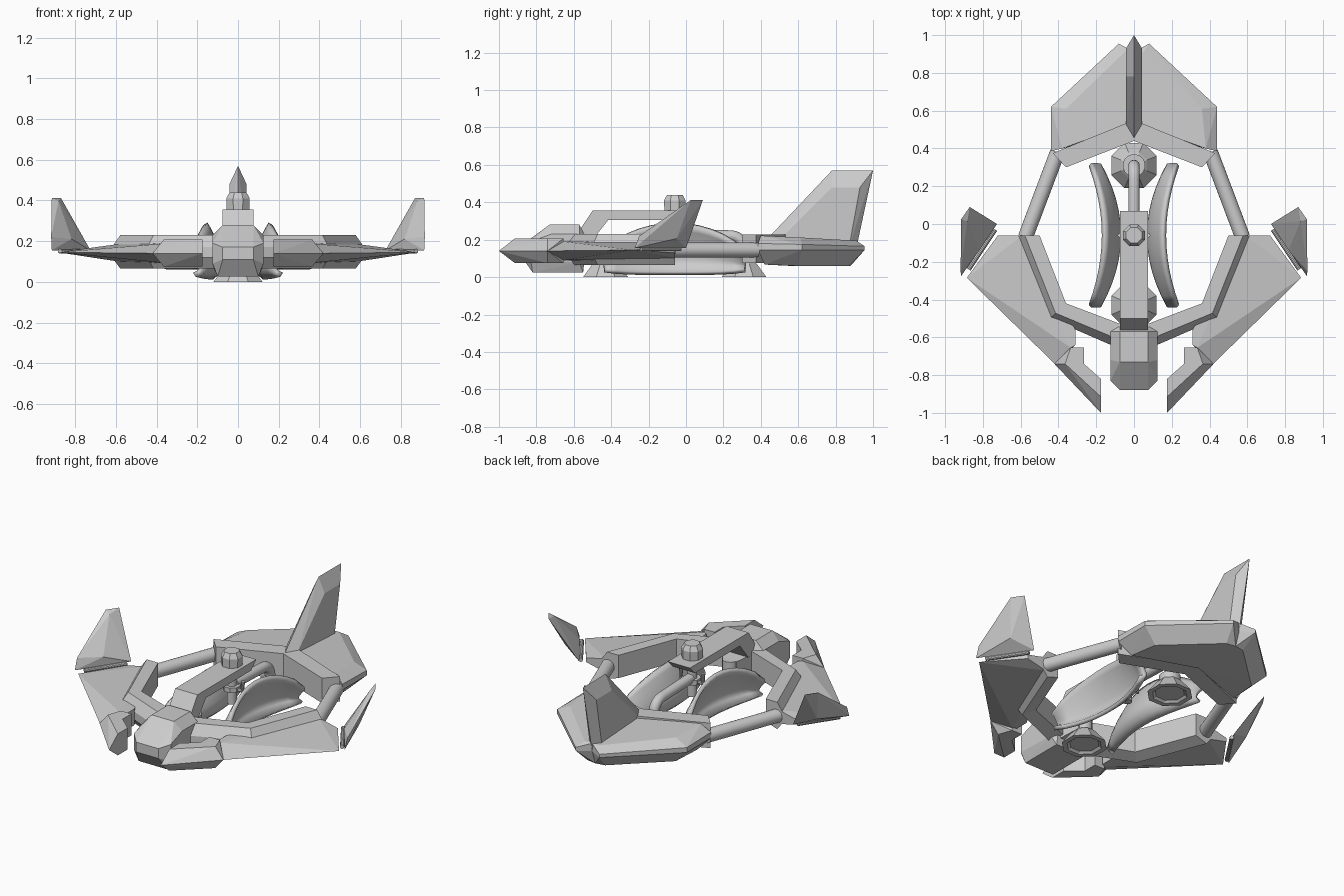
import bpy, bmesh, math
from mathutils import Vector

if "Cube" in bpy.data.objects:
    bpy.data.objects.remove(bpy.data.objects["Cube"])

grey = bpy.data.materials.new("light_grey")
grey.diffuse_color = (0.6, 0.6, 0.6, 1)
grey.use_nodes = True
grey.node_tree.nodes["Principled BSDF"].inputs["Base Color"].default_value = grey.diffuse_color


def finish(name, bm, mirror=False, smooth=False):
    """Turn a bmesh into an object, optionally mirrored across x = 0."""
    bmesh.ops.recalc_face_normals(bm, faces=bm.faces)
    me = bpy.data.meshes.new(name)
    bm.to_mesh(me)
    bm.free()
    me.materials.append(grey)
    ob = bpy.data.objects.new(name, me)
    bpy.context.collection.objects.link(ob)
    if mirror:
        ob.modifiers.new("mirror", 'MIRROR').use_mirror_merge = False
    if smooth:
        bpy.ops.object.select_all(action='DESELECT')
        ob.select_set(True)
        bpy.context.view_layer.objects.active = ob
        bpy.ops.object.shade_smooth_by_angle(angle=math.radians(35))
    return ob


def hull(name, pts, mirror=False):
    """Faceted convex block around a few corner points."""
    bm = bmesh.new()
    for p in pts:
        bm.verts.new(p)
    res = bmesh.ops.convex_hull(bm, input=bm.verts)
    junk = {g for g in res["geom_interior"] + res["geom_unused"]
            if isinstance(g, bmesh.types.BMVert)}
    bmesh.ops.delete(bm, geom=list(junk), context='VERTS')
    bmesh.ops.dissolve_limit(bm, angle_limit=0.03, verts=bm.verts, edges=bm.edges)
    return finish(name, bm, mirror)


def loft(name, rings, mirror=False, smooth=False):
    """Skin closed rings of equal length and cap the ends."""
    bm = bmesh.new()
    vs = [[bm.verts.new(p) for p in r] for r in rings]
    n = len(vs[0])
    for a, b in zip(vs, vs[1:]):
        for i in range(n):
            bm.faces.new((a[i], a[(i + 1) % n], b[(i + 1) % n], b[i]))
    bm.faces.new(vs[0])
    bm.faces.new(vs[-1])
    return finish(name, bm, mirror, smooth)


def lathe(name, x, y, profile, n=8, smooth=False):
    """Vertical round part from (radius, height) pairs."""
    turn = math.pi / n
    return loft(name, [[(x + r * math.cos(turn + 2 * math.pi * i / n),
                         y + r * math.sin(turn + 2 * math.pi * i / n), z)
                        for i in range(n)] for r, z in profile], smooth=smooth)


def rod(name, path, r, mirror=False, n=20):
    """Round tube along a path."""
    path = [Vector(p) for p in path]
    rings = []
    for i, p in enumerate(path):
        t = (path[min(i + 1, len(path) - 1)] - path[max(i - 1, 0)]).normalized()
        side = t.cross(Vector((0, 0, 1)))
        side = side.normalized() if side.length > 0.01 else Vector((1, 0, 0))
        up = side.cross(t)
        rings.append([p + r * (side * math.cos(2 * math.pi * k / n) +
                               up * math.sin(2 * math.pi * k / n)) for k in range(n)])
    return loft(name, rings, mirror, True)


def sides(pts):
    return [(s * x, y, z) for x, y, z in pts for s in (-1, 1)]


# nose cabin: chamfered body with a sloping front
hull("nose_cabin", sides([
    (.075, -.88, .11), (.075, -.88, .17), (.125, -.83, .09), (.125, -.83, .19),
    (.075, -.73, .28), (.125, -.72, .23), (.075, -.57, .28), (.125, -.57, .23),
    (.125, -.57, .08), (.10, -.82, .025), (.10, -.55, .025), (.09, -.53, .20)]))

# spine beam rising behind the cabin
hull("spine_ramp", sides([
    (.075, -.59, .22), (.075, -.50, .355), (.075, -.42, .355), (.075, -.42, .30),
    (.075, -.50, .20)]))
hull("spine_beam", sides([
    (.075, -.45, .355), (.075, .07, .355), (.075, .02, .305), (.075, -.45, .305)]))

# knob on the beam with its shaft and brackets
lathe("knob", 0, -.06, [(.06, .35), (.062, .41), (.045, .44)])
lathe("knob_shaft", 0, -.06, [(.028, .32), (.028, .12)], 16, True)
lathe("shaft_collar", 0, -.06, [(.05, .20), (.05, .23)])
rod("shaft_arm", [(.02, -.06, .21), (.075, -.06, .21), (.075, -.06, .27)], .012, True, 8)

# hover thrusters under the hull
for name, y in (("front_thruster", -.43), ("rear_thruster", .31)):
    lathe(name, 0, y, [(.06, .085), (.075, .07), (.13, 0), (.10, 0), (.085, .012)], 8)
lathe("front_thruster_column", 0, -.43, [(.045, .20), (.045, .07)], 16, True)
hull("thruster_mount", sides([(.05, -.42, .09), (.05, -.42, .20),
                              (.08, -.56, .07), (.08, -.56, .21)]))

# feed pipe bending from the rear thruster to the beam
bend = [(0, .24 + .07 * math.cos(a), .15 + .07 * math.sin(a))
        for a in [math.pi / 2 * k / 6 for k in range(7)]]
rod("feed_pipe", [(0, .31, .07)] + bend + [(0, .10, .225), (0, -.04, .23)], .03)
lathe("pipe_flange", 0, .31, [(.06, .08), (.06, .12)], 16, True)

# curved dish panels: arched top, nearly flat bottom, hollow side facing out
bm = bmesh.new()
NU, NV = 12, 8
grid = []
for i in range(NU + 1):
    u = -1 + 2 * i / NU
    top = .125 + .16 * (1 - u * u) ** .75
    low = .02 + .015 * u ** 4
    row = []
    for j in range(NV + 1):
        t = j / NV
        # leans outward to the top, tucks back out a little at the bottom
        lean = .08 * ((t - .25) / .75) ** 1.5 if t > .25 else .05 * ((.25 - t) / .25) ** 2
        row.append(bm.verts.new((.08 + .105 * u * u + lean * (1 - .4 * u * u),
                                 -.06 + .375 * u, low + (top - low) * t)))
    grid.append(row)
for i in range(NU):
    for j in range(NV):
        bm.faces.new((grid[i][j], grid[i + 1][j], grid[i + 1][j + 1], grid[i][j + 1]))
dish = finish("dish_panel", bm, smooth=True)
mod = dish.modifiers.new("thickness", 'SOLIDIFY')
mod.thickness, mod.offset = .024, 0
dish.modifiers.new("mirror", 'MIRROR').use_mirror_merge = False

# front frame: bevelled beam running from the cabin to the side rods
rings = []
for inner, outer in (((.07, -.53), (.10, -.65)), ((.36, -.42), (.445, -.50)),
                     ((.50, -.06), (.62, -.06))):
    a, b = Vector(inner), Vector(outer)
    m = a.lerp(b, .65)
    rings.append([(a.x, a.y, .09), (a.x, a.y, .23), (m.x, m.y, .23), (b.x, b.y, .17),
                  (b.x, b.y, .12), (m.x, m.y, .065)])
loft("front_frame", rings, True)

# front wing blades thinning to the outer edge
hull("front_wing", [
    (.59, -.06, .185), (.59, -.06, .10), (.72, -.06, .155), (.72, -.06, .13),
    (.885, -.285, .145), (.42, -.74, .14),
    (.335, -.655, .19), (.335, -.655, .09), (.31, -.64, .19), (.31, -.64, .09),
    (.31, -.56, .19), (.31, -.56, .09)], True)

# forward prongs with a bevelled outer edge
hull("prong_base", [(.42, -.74, .14)] + [
    (x, y, z) for x, y in ((.335, -.655), (.265, -.655), (.265, -.75), (.365, -.74))
    for z in (.075, .207)], True)
hull("prong", [(.42, -.742, .14), (.175, -1, .14)] + [
    (x, y, z) for x, y in ((.365, -.74), (.175, -.915), (.175, -.82), (.265, -.74))
    for z in (.075, .207)], True)

# upturned wing tips and their hinge rods
n = Vector((-.07, -.0475, .059)).normalized() * .012
hull("wing_tip", [(.915, -.275, .155), (.725, 0, .155), (.87, .09, .412),
                  (.915, .025, .412), (.918, -.25, .22),
                  Vector((.83, -.13, .20)) + n * 1.5, Vector((.89, .02, .39)) + n,
                  Vector((.84, -.06, .22)) - n * 2], True)
rod("tip_hinge", [(.875, -.24, .15), (.735, -.03, .15)], .012, True, 10)

# side rods joining the front frame and the tail
rod("side_rod", [(.575, -.07, .145), (.405, .38, .145)], .04, True)

# tail wings: wide middle, narrower top and bottom
hull("tail_wing", [
    (.08, .955, .145), (.44, .62, .145), (.44, .62, .175), (.44, .385, .145),
    (.08, .955, .165), (.44, .385, .18), (.0, .91, .145), (.0, .50, .145),
    (.05, .91, .195), (.0, .91, .195), (.36, .61, .212), (.38, .40, .222), (.0, .54, .215),
    (.0, .88, .06), (.06, .87, .06), (.35, .60, .06), (.37, .42, .067), (.0, .56, .06)], True)
hull("tail_crossbeam", [(x, y, z) for x, y in ((.36, .30), (.43, .375), (0, .55), (0, .44))
                        for z in (.075, .228)], True)

# upright tail fin with knife edges
hull("tail_fin", [(0, .44, .21), (0, .78, .57), (0, 1, .57), (0, .91, .15), (0, .44, .15)] +
     sides([(.042, .52, .22), (.042, .78, .48), (.042, .93, .48), (.042, .87, .15),
            (.042, .52, .15)]))
